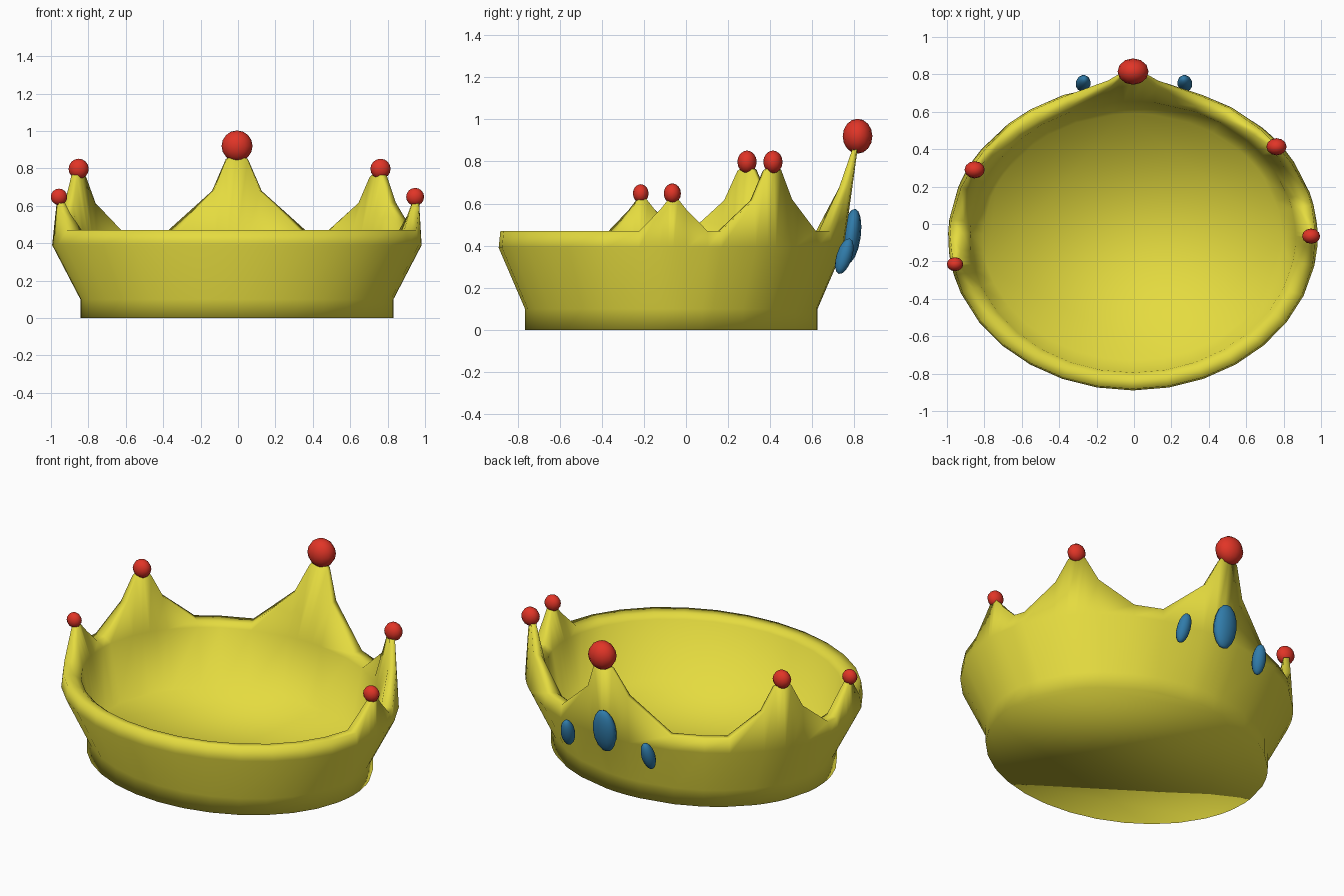
import bpy, bmesh, math
from math import sin, cos, radians

if "Cube" in bpy.data.objects:
    bpy.data.objects.remove(bpy.data.objects["Cube"])

def material(name, rgb):
    m = bpy.data.materials.new(name)
    m.diffuse_color = (*rgb, 1)
    m.use_nodes = True
    m.node_tree.nodes["Principled BSDF"].inputs["Base Color"].default_value = m.diffuse_color
    return m

gold = material("gold yellow", (0.78, 0.71, 0.05))
red = material("bead red", (0.75, 0.035, 0.02))
blue = material("gem blue", (0.03, 0.2, 0.4))

CX, CY = -0.006, -0.07   # centre of the oval band
RIM = 0.47               # height of the plain rim

# Points: (angle offset, height, outward factor, thickness)
TALL = [(22, RIM, 0.99, 0.07), (7.5, 0.68, 1.03, 0.05), (3.2, 0.85, 1.075, 0.03), (0, 0.89, 1.085, 0.025)]
MID = [(20.5, RIM, 0.99, 0.07), (8, 0.62, 0.985, 0.05), (3.2, 0.76, 0.98, 0.035), (0, 0.79, 0.98, 0.03)]
LOW = [(11.5, RIM, 0.99, 0.07), (4.5, 0.57, 0.985, 0.05), (1.7, 0.62, 0.985, 0.035), (0, 0.64, 0.985, 0.03)]
spikes = [(0.7, LOW), (37.3, MID), (90, TALL), (152.9, MID), (190, LOW)]

# Columns around the crown: spike columns plus even ones in between
columns = []
for a, shape in spikes:
    for off, h, f, t in shape:
        for s in ((-1, 1) if off else (1,)):
            columns.append(((a + s * off) % 360, h, f, t))
for i in range(32):
    a = i * 11.25
    gap = min(abs((a - sa + 180) % 360 - 180) - sh[0][0] for sa, sh in spikes)
    if gap > 4:
        columns.append((a, RIM, 0.99, 0.07))
columns.sort()

# Crown band: outer wall, rim with points, inner wall and floor
bm = bmesh.new()
rings = []
for a, h, f, t in columns:
    c, s = cos(radians(a)), sin(radians(a))
    fi = f - t
    prof = [(0.837, 0.695, 0), (0.837, 0.695, 0.10), (0.988, 0.82, 0.39),
            (0.988 * f, 0.82 * f, h), (0.988 * fi, 0.82 * fi, h - 0.005),
            (0.87, 0.725, 0.44), (0.80, 0.66, 0.10)]
    rings.append([bm.verts.new((CX + rx * c, CY + ry * s, z)) for rx, ry, z in prof])
n = len(rings)
for i in range(n):
    p, q = rings[i], rings[(i + 1) % n]
    for k in range(6):
        bm.faces.new((p[k], q[k], q[k + 1], p[k + 1]))
bm.faces.new([r[6] for r in rings])
bm.faces.new([r[0] for r in reversed(rings)])
bmesh.ops.recalc_face_normals(bm, faces=bm.faces)
for face in bm.faces:
    face.smooth = True
me = bpy.data.meshes.new("crown_band")
bm.to_mesh(me)
bm.free()
me.materials.append(gold)
bpy.context.collection.objects.link(bpy.data.objects.new("crown_band", me))

def ellipsoid(name, loc, radii, mat, tilt=0, turn=0):
    bpy.ops.mesh.primitive_uv_sphere_add(segments=12, ring_count=8, radius=1, location=loc,
                                         rotation=(radians(tilt), 0, radians(turn)))
    o = bpy.context.object
    o.name = name
    o.scale = radii
    o.data.materials.append(mat)
    bpy.ops.object.shade_smooth()
    return o

# Red beads on the points
beads = [((-0.005, 0.815, 0.92), 0.083), ((-0.852, 0.29, 0.798), 0.054), ((0.762, 0.413, 0.798), 0.054),
         ((-0.957, -0.215, 0.648), 0.044), ((0.947, -0.065, 0.648), 0.048)]
for loc, r in beads:
    ellipsoid("point_bead", loc, (r, r * 0.85, r), red)

# Blue gems on the back
ellipsoid("large_gem", (0, 0.785, 0.445), (0.074, 0.045, 0.132), blue, -8)
for s in (-1, 1):
    ellipsoid("small_gem", (s * 0.272, 0.752, 0.35), (0.04, 0.038, 0.088), blue, -18, s * 15)
